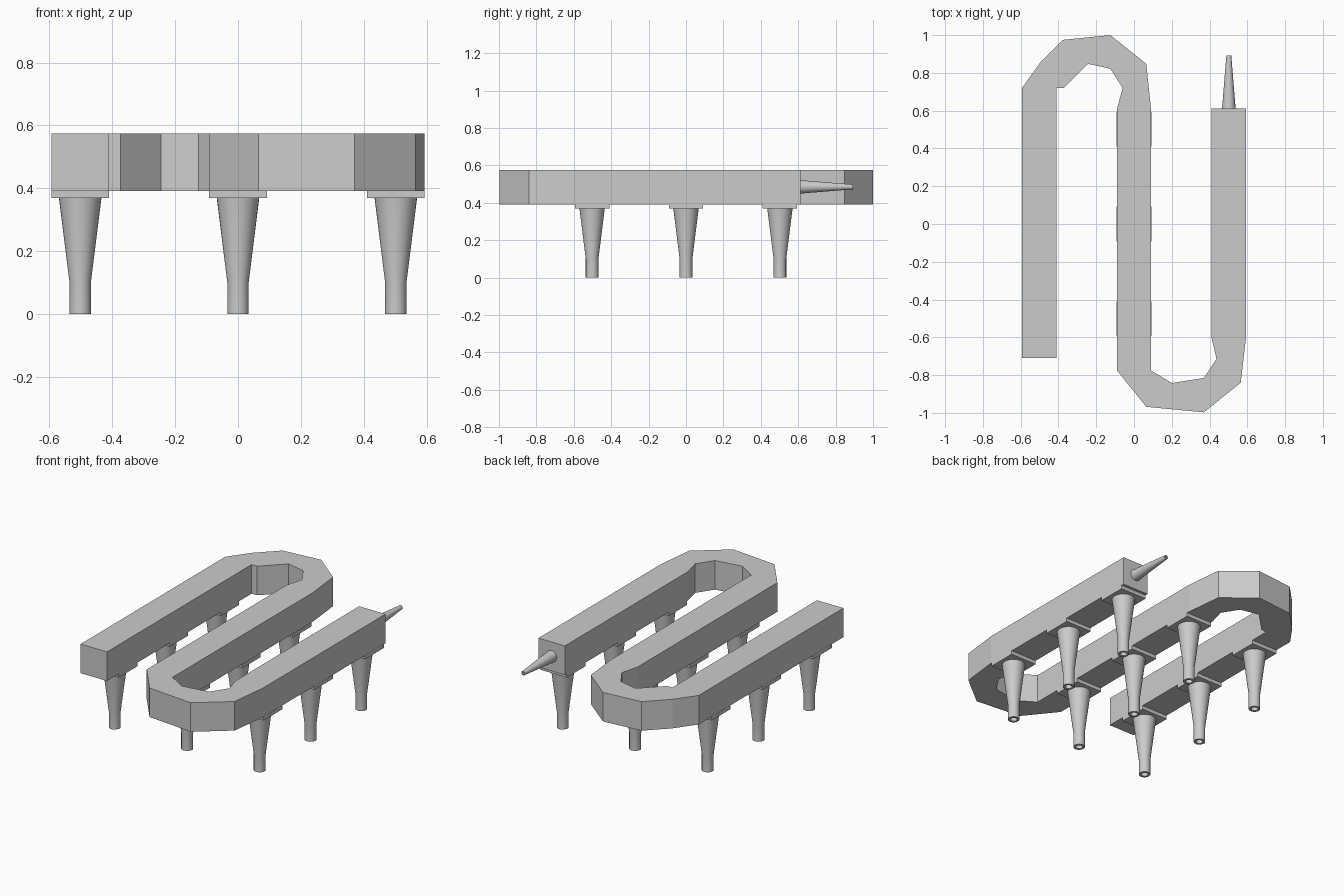
import bpy, bmesh, math
from mathutils import Matrix

if "Cube" in bpy.data.objects:
    bpy.data.objects.remove(bpy.data.objects["Cube"])

grey = bpy.data.materials.new("light grey")
grey.diffuse_color = (0.6, 0.6, 0.6, 1)
grey.use_nodes = True
grey.node_tree.nodes["Principled BSDF"].inputs["Base Color"].default_value = grey.diffuse_color

def add(name, bm, smooth=False):
    bmesh.ops.recalc_face_normals(bm, faces=bm.faces[:])
    me = bpy.data.meshes.new(name)
    bm.to_mesh(me)
    bm.free()
    me.materials.append(grey)
    ob = bpy.data.objects.new(name, me)
    bpy.context.collection.objects.link(ob)
    if smooth:
        bpy.ops.object.select_all(action='DESELECT')
        ob.select_set(True)
        bpy.context.view_layer.objects.active = ob
        bpy.ops.object.shade_smooth_by_angle(angle=math.radians(30))
    return ob

def lathe(name, profile, matrix, sides=32):
    """Spin a (radius, height) profile round z; radius 0 closes it."""
    bm = bmesh.new()
    vs = [bm.verts.new((r, 0, z)) for r, z in profile]
    es = [bm.edges.new(p) for p in zip(vs, vs[1:])]
    bmesh.ops.spin(bm, geom=vs + es, cent=(0, 0, 0), axis=(0, 0, 1),
                   angle=2 * math.pi, steps=sides)
    bmesh.ops.remove_doubles(bm, verts=bm.verts[:], dist=1e-5)
    bm.transform(matrix)
    return add(name, bm, True)

# Serpentine duct: extruded outline
outline = [(-.593, -.71), (-.41, -.71), (-.41, .72), (-.373, .72), (-.245, .848),
           (-.125, .822), (-.06, .72), (-.09, .61), (-.09, -.775), (.065, -.968),
           (.37, -.997), (.565, -.84), (.593, -.6), (.593, .612), (.41, .612),
           (.41, -.6), (.437, -.715), (.37, -.815), (.2, -.842), (.09, -.775),
           (.09, .61), (.065, .848), (-.125, 1.0), (-.375, .975), (-.5, .85),
           (-.593, .72)]
bm = bmesh.new()
face = bm.faces.new([bm.verts.new((x, y, .392)) for x, y in outline])
top = bmesh.ops.extrude_face_region(bm, geom=[face], use_keep_orig=True)
bmesh.ops.translate(bm, vec=(0, 0, .182),
                    verts=[v for v in top["geom"] if isinstance(v, bmesh.types.BMVert)])
add("serpentine_duct", bm)

# Nine mounting plates with hollow tapered nozzles
nozzle = [(0, .372), (.068, .372), (.034, .1), (.034, 0), (.02, 0), (.02, .1), (0, .1)]
for i in range(3):
    for j in range(3):
        x, y = (i - 1) * .502, (j - 1) * .502
        bm = bmesh.new()
        bmesh.ops.create_cube(bm, size=1, matrix=Matrix.Translation((x, y, .381))
                              @ Matrix.Diagonal((.184, .184, .024, 1)))
        add(f"nozzle_plate_{i}_{j}", bm)
        lathe(f"nozzle_{i}_{j}", nozzle, Matrix.Translation((x, y, 0)))

# Inlet spout on the back end of the right-hand run
spout = [(0, 0), (.036, 0), (.013, .283), (.008, .283), (.008, .22), (0, .22)]
lathe("inlet_spout", spout,
      Matrix.Translation((.502, .61, .485)) @ Matrix.Rotation(-math.pi / 2, 4, 'X'))
